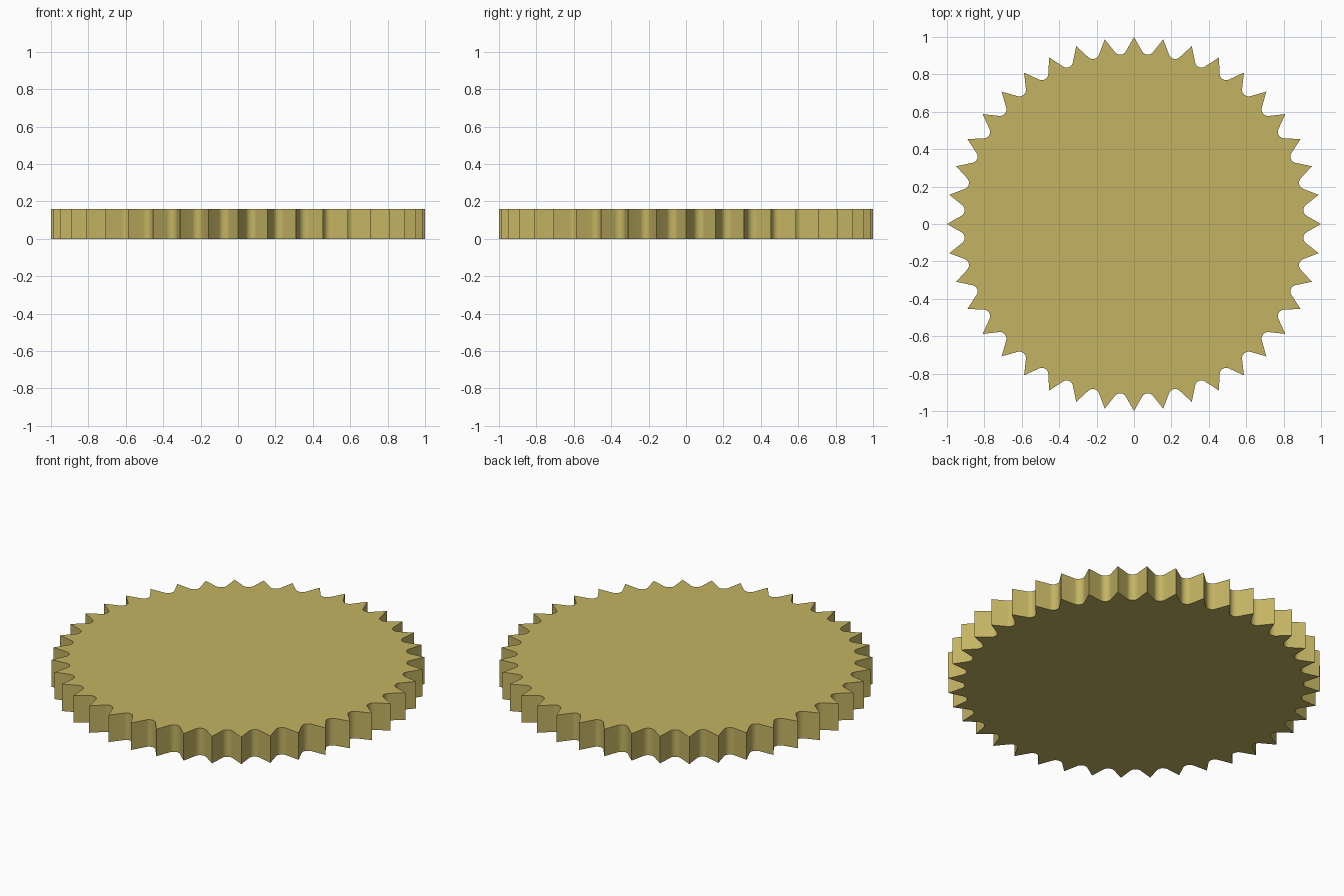
import bpy, bmesh, math

if "Cube" in bpy.data.objects:
    bpy.data.objects.remove(bpy.data.objects["Cube"])

TEETH, HEIGHT = 40, 0.16
HALF = math.pi / TEETH            # half a tooth pitch
FLANK = math.radians(34)          # flank angle measured from the valley axis
R = 0.035                         # valley fillet radius
STEPS = 10

# Fillet centre so the straight flanks from the tips are tangent to the valley arc
valley_depth = math.sin(HALF) / math.tan(FLANK) - R * (1 / math.sin(FLANK) - 1)
centre = math.cos(HALF) - valley_depth + R
sweep = math.pi / 2 - FLANK

# Outline: sharp tip followed by a rounded valley, repeated around the rim
outline = []
for i in range(TEETH):
    tip = math.pi / 2 - 2 * HALF * i
    outline.append((math.cos(tip), math.sin(tip)))
    a = tip - HALF
    for k in range(STEPS + 1):
        t = sweep * (1 - 2 * k / STEPS)
        u, v = centre - R * math.cos(t), R * math.sin(t)
        outline.append((u * math.cos(a) - v * math.sin(a),
                        u * math.sin(a) + v * math.cos(a)))

# Solid disc: extrude the outline
bm = bmesh.new()
base = bm.faces.new([bm.verts.new((x, y, 0)) for x, y in outline])
ext = bmesh.ops.extrude_face_region(bm, geom=[base], use_keep_orig=True)
bmesh.ops.translate(bm, vec=(0, 0, HEIGHT),
                    verts=[g for g in ext["geom"] if isinstance(g, bmesh.types.BMVert)])
bmesh.ops.recalc_face_normals(bm, faces=bm.faces[:])
mesh = bpy.data.meshes.new("toothed_disc")
bm.to_mesh(mesh)
bm.free()

disc = bpy.data.objects.new("toothed_disc", mesh)
bpy.context.collection.objects.link(disc)
mat = bpy.data.materials.new("brass yellow")
mat.diffuse_color = (0.55, 0.456, 0.125, 1)
mat.use_nodes = True
mat.node_tree.nodes["Principled BSDF"].inputs["Base Color"].default_value = mat.diffuse_color
mesh.materials.append(mat)

# Smooth valleys, sharp tips and rims
bpy.context.view_layer.objects.active = disc
disc.select_set(True)
bpy.ops.object.shade_smooth_by_angle(angle=math.radians(30))
